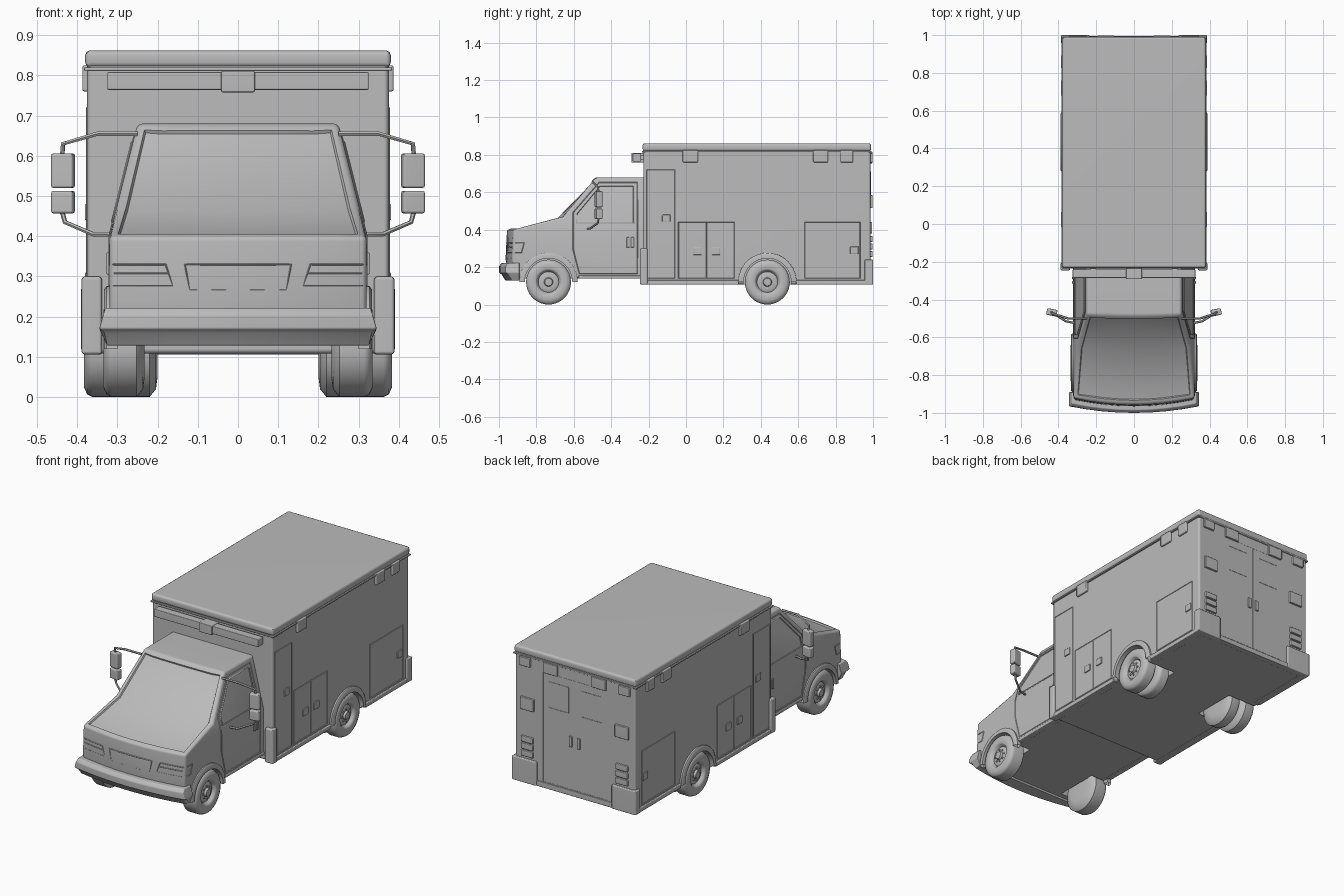
import bpy, bmesh, math
from mathutils import Matrix, Vector

if "Cube" in bpy.data.objects:
    bpy.data.objects.remove(bpy.data.objects["Cube"])

grey = bpy.data.materials.new("plain grey")
grey.use_nodes = True
grey.diffuse_color = (0.5, 0.5, 0.5, 1)
grey.node_tree.nodes["Principled BSDF"].inputs["Base Color"].default_value = (0.5, 0.5, 0.5, 1)
parts = []


def finish(name, bm, mirror=False):
    bmesh.ops.recalc_face_normals(bm, faces=bm.faces[:])
    mesh = bpy.data.meshes.new(name)
    bm.to_mesh(mesh)
    bm.free()
    return register(name, mesh, mirror)


def register(name, mesh, mirror):
    ob = bpy.data.objects.new(name, mesh)
    bpy.context.collection.objects.link(ob)
    mesh.materials.clear()
    mesh.materials.append(grey)
    if mirror:
        ob.modifiers.new("Mirror", 'MIRROR').use_mirror_merge = False
    parts.append(ob)
    return ob


def box(name, x, y, z, bevel=0.004, mirror=False, turn=0):
    """Bevelled block given as (min, max) pairs."""
    bm = bmesh.new()
    centre = Vector([(a + b) / 2 for a, b in (x, y, z)])
    size = [b - a for a, b in (x, y, z)]
    bmesh.ops.create_cube(bm, size=1, matrix=Matrix.Translation(centre)
                          @ Matrix.Rotation(turn, 4, 'Z') @ Matrix.Diagonal((*size, 1)))
    if bevel:
        bmesh.ops.bevel(bm, geom=bm.edges[:], offset=bevel, segments=2, profile=0.5, affect='EDGES')
    return finish(name, bm, mirror)


def bowed(name, prof, bevel, belt=None, cols=8):
    """Side profile of (y, z, half width, bow), swept across with a curved front."""
    bm = bmesh.new()
    rows = []
    for i in range(cols + 1):
        t = 2 * i / cols - 1
        rows.append([bm.verts.new((t * w, y + bow * t * t, z)) for y, z, w, bow in prof])
    n = len(prof)
    for a, b in zip(rows, rows[1:]):
        for j in range(n):
            bm.faces.new((a[j], a[(j + 1) % n], b[(j + 1) % n], b[j]))
    for r in (rows[0], rows[-1]):
        bm.faces.new(r)
        if belt:
            bmesh.ops.connect_verts(bm, verts=[r[belt[0]], r[belt[1]]])
    bmesh.ops.recalc_face_normals(bm, faces=bm.faces[:])
    sharp = [e for e in bm.edges if e.calc_face_angle_signed(0) > 0.5]
    bmesh.ops.bevel(bm, geom=sharp, offset=bevel, segments=2, profile=0.5, affect='EDGES')
    return bm


def revolve(name, prof, y, z, angle, steps, mirror=True, close=False):
    """Turn an (x, radius) profile about a wheel axle."""
    bm = bmesh.new()
    vs = [bm.verts.new((x, y + r, z)) for x, r in prof]
    ends = vs + vs[:1] if close else vs
    es = [bm.edges.new(p) for p in zip(ends, ends[1:])]
    bmesh.ops.spin(bm, geom=vs + es, cent=(0, y, z), axis=(1, 0, 0), angle=angle, steps=steps)
    bmesh.ops.remove_doubles(bm, verts=bm.verts[:], dist=0.0002)
    return finish(name, bm, mirror)


def lines(name, paths, radius=0.0025, cyclic=True, mirror=False, res=0):
    """Thin tubes along paths, for seams, frames and arms."""
    cu = bpy.data.curves.new(name, 'CURVE')
    cu.dimensions = '3D'
    cu.bevel_depth, cu.bevel_resolution, cu.use_fill_caps = radius, res, True
    for path in paths:
        sp = cu.splines.new('POLY')
        sp.points.add(len(path) - 1)
        for p, co in zip(sp.points, path):
            p.co = (*co, 1)
        sp.use_cyclic_u = cyclic
    tmp = bpy.data.objects.new(name + "_path", cu)
    bpy.context.collection.objects.link(tmp)
    mesh = bpy.data.meshes.new_from_object(tmp.evaluated_get(bpy.context.evaluated_depsgraph_get()))
    bpy.data.objects.remove(tmp)
    return register(name, mesh, mirror)


def rect(a0, a1, b0, b1):
    return [(a0, b0), (a1, b0), (a1, b1), (a0, b1)]


def on_box(pts):
    return [(0.375, y, z) for y, z in pts]


def on_cab(pts):
    return [(0.32 - max(0, z - 0.40) * 0.25, y, z) for y, z in pts]


def on_front(pts):
    return [(x, -0.961 + 0.035 * (x / 0.32) ** 2, z) for x, z in pts]


def on_back(pts):
    return [(x, 0.985, z) for x, z in pts]


# Cab shell with recessed windscreen
cab_bm = bowed("cab", [(-0.94, 0.14, 0.32, 0.035), (-0.22, 0.14, 0.32, 0), (-0.22, 0.40, 0.32, 0),
                       (-0.22, 0.68, 0.25, 0), (-0.485, 0.68, 0.25, 0.006), (-0.69, 0.47, 0.3025, 0.035),
                       (-0.957, 0.40, 0.32, 0.035), (-0.965, 0.24, 0.32, 0.035)], 0.012, belt=(2, 6))
glass = [f for f in cab_bm.faces if f.calc_area() > 0.01 and f.normal.dot(Vector((0, -0.7, 0.7))) > 0.85]
bmesh.ops.inset_region(cab_bm, faces=glass, thickness=0.012, depth=0)
bmesh.ops.inset_region(cab_bm, faces=glass, thickness=0.004, depth=-0.008)
cab = finish("cab", cab_bm)

# Rear body, roof cap and sill
body = box("box_body", (-0.375, 0.375), (-0.228, 0.987), (0.108, 0.84), 0.012)
box("roof_cap", (-0.38, 0.38), (-0.232, 0.99), (0.82, 0.862), 0.012)
box("drip_rail", (-0.383, 0.383), (-0.235, 0.992), (0.812, 0.82), 0.002)

# Wheel wells
for target, y, x0 in ((cab, -0.735, 0.215), (body, 0.435, 0.19)):
    cutter = revolve("well_cutter", [(x0, 0), (x0, 0.128), (0.5, 0.128), (0.5, 0)], y, 0.12, math.tau, 40)
    cutter.hide_render = True
    mod = target.modifiers.new("Well", 'BOOLEAN')
    mod.object, mod.operation, mod.solver = cutter, 'DIFFERENCE', 'EXACT'
    bpy.context.view_layer.objects.active = target
    bpy.ops.object.modifier_apply(modifier="Well")
    parts.remove(cutter)
    bpy.data.objects.remove(cutter)


# Wheels: tyre, dished rim and hub in one profile
def wheel(name, x0, x1, y):
    prof = [(x0, 0), (x0, 0.07), (x0 + 0.004, 0.1), (x0 + 0.02, 0.12), (x1 - 0.022, 0.12),
            (x1 - 0.008, 0.113), (x1, 0.095), (x1 - 0.002, 0.07), (x1 - 0.008, 0.065), (x1 - 0.012, 0.06),
            (x1 - 0.022, 0.055), (x1 - 0.016, 0.045), (x1 - 0.016, 0.024), (x1 - 0.004, 0.02), (x1 - 0.003, 0)]
    revolve(name, prof, y, 0.12, math.tau, 40)
    for i in range(8):
        a = math.tau * i / 8
        cy, cz = y + 0.034 * math.cos(a), 0.12 + 0.034 * math.sin(a)
        revolve(name + "_lug", [(x1 - 0.018, 0.005), (x1 - 0.011, 0.005), (x1 - 0.011, 0)], cy, cz, math.tau, 6)


wheel("front_wheel", 0.232, 0.335, -0.735)
wheel("rear_outer_wheel", 0.295, 0.383, 0.435)
wheel("rear_inner_wheel", 0.2, 0.285, 0.435)

# Wheel arch flares
for name, y, x0, x1 in (("front_arch", -0.735, 0.30, 0.333), ("rear_arch", 0.435, 0.36, 0.39)):
    revolve(name, [(x0, 0.127), (x1, 0.127), (x1, 0.148), (x1 - 0.006, 0.156), (x0, 0.156)],
            y, 0.12, math.pi, 24, close=True)

# Sills between the wheels, corner guards and rear corner bumpers
box("rear_sill", (0.34, 0.384), (0.588, 0.98), (0.106, 0.13), 0.004, True)
box("front_sill", (0.34, 0.384), (-0.23, 0.282), (0.106, 0.13), 0.004, True)
box("corner_guard", (0.338, 0.389), (-0.246, -0.205), (0.106, 0.30), 0.008, True)
box("rear_bumper_corner", (0.235, 0.386), (0.955, 1.0), (0.106, 0.24), 0.005, True)
box("rear_step", (-0.24, 0.24), (0.96, 0.994), (0.106, 0.135), 0.004)
box("cab_sill", (0.29, 0.324), (-0.575, -0.225), (0.138, 0.155), 0.004, True)

# Front bumper
finish("front_bumper", bowed("bumper", [(-0.965, 0.128, 0.325, 0.035), (-0.89, 0.128, 0.325, 0),
                                        (-0.89, 0.17, 0.345, 0), (-0.89, 0.222, 0.33, 0),
                                        (-0.985, 0.222, 0.33, 0.035), (-1.0, 0.205, 0.335, 0.035),
                                        (-1.0, 0.17, 0.345, 0.035), (-0.985, 0.16, 0.335, 0.035)], 0.004, belt=(2, 6)))

# Grille and headlights
lines("grille_frame", [on_front([(x, 0.33) for x in (-0.132, -0.06, 0, 0.06, 0.132)]
                                + [(x, 0.267) for x in (0.12, 0.06, 0, -0.06, -0.12)])])
lines("headlight_frame", [on_front([(0.162, 0.277), (0.18, 0.33), (0.25, 0.33), (0.308, 0.33)])
                          + on_cab([(-0.91, 0.33), (-0.865, 0.33), (-0.88, 0.277), (-0.91, 0.277)])
                          + on_front([(0.308, 0.277), (0.24, 0.277)])], mirror=True)
lines("headlight_bar", [on_front([(0.172, 0.308), (0.25, 0.308), (0.308, 0.308)])], cyclic=False, mirror=True)

# Cab doors, windows and handles
lines("cab_door_seam", [on_cab([(-0.26, 0.165), (-0.57, 0.165), (-0.605, 0.30), (-0.605, 0.40), (-0.605, 0.49),
                                (-0.465, 0.652), (-0.26, 0.652), (-0.26, 0.40)])], mirror=True)
lines("side_window_frame", [on_cab([(-0.28, 0.435), (-0.585, 0.435), (-0.585, 0.485),
                                    (-0.46, 0.635), (-0.28, 0.635)])], 0.005, mirror=True)
for y in (-0.318, -0.294):
    box("cab_door_handle", (0.315, 0.327), (y, y + 0.016), (0.305, 0.36), 0.003, True)

# Side mirrors on bent arms
lines("mirror_arm", [[(0.25, -0.50, 0.655), (0.35, -0.50, 0.655), (0.435, -0.472, 0.63), (0.437, -0.467, 0.60)],
                     [(0.312, -0.525, 0.405), (0.36, -0.515, 0.405), (0.43, -0.472, 0.435), (0.437, -0.467, 0.46)]],
      0.006, False, True, 1)
box("upper_mirror", (0.407, 0.463), (-0.485, -0.45), (0.52, 0.606), 0.006, True, 0.2)
box("lower_mirror", (0.407, 0.463), (-0.485, -0.45), (0.457, 0.513), 0.006, True, 0.2)

# Roof light bar on the front of the box
box("light_bar", (-0.325, 0.325), (-0.285, -0.24), (0.764, 0.808), 0.004)
box("light_bar_centre", (-0.042, 0.042), (-0.292, -0.225), (0.758, 0.811), 0.004)
box("light_bar_mount", (0.2, 0.23), (-0.25, -0.22), (0.775, 0.8), 0.002, True)

# Box side doors, handles and marker lights
lines("side_door_seams", [on_box(rect(-0.21, -0.06, 0.14, 0.72)), on_box(rect(-0.04, 0.11, 0.14, 0.44)),
                          on_box(rect(0.11, 0.258, 0.14, 0.44)),
                          on_box([(0.635, 0.14), (0.93, 0.14), (0.93, 0.44), (0.635, 0.44), (0.635, 0.24)])],
      mirror=True)
for y, z in ((-0.105, 0.46), (0.062, 0.285), (0.16, 0.285), (0.9, 0.29)):
    box("side_handle", (0.37, 0.381), (y - 0.022, y + 0.022), (z - 0.02, z + 0.02), 0.003, True)
for y0, y1 in ((-0.018, 0.065), (0.68, 0.76), (0.825, 0.893)):
    box("side_light", (0.37, 0.387), (y0, y1), (0.76, 0.825), 0.005, True)

# Rear doors, windows and lights
lines("rear_door_seams", [on_back(rect(0, 0.198, 0.14, 0.755))], mirror=True)
lines("rear_window_frame", [on_back(rect(0.04, 0.165, 0.565, 0.71))], 0.003, mirror=True)
box("rear_handle", (0.015, 0.035), (0.98, 0.995), (0.38, 0.44), 0.003, True)
for name, x, z, w, h in (("rear_corner_light", 0.31, 0.785, 0.07, 0.05), ("rear_top_light", 0.15, 0.785, 0.09, 0.06),
                         ("rear_side_light", 0.295, 0.55, 0.085, 0.07), ("tail_light", 0.295, 0.27, 0.075, 0.032),
                         ("tail_light", 0.295, 0.31, 0.075, 0.032), ("tail_light", 0.295, 0.35, 0.075, 0.032)):
    box(name, (x - w / 2, x + w / 2), (0.975, 0.998), (z - h / 2, z + h / 2), 0.004, True)

# Smooth shading with crisp edges
bpy.ops.object.select_all(action='DESELECT')
for ob in parts:
    ob.select_set(True)
bpy.context.view_layer.objects.active = cab
bpy.ops.object.shade_smooth_by_angle(angle=math.radians(46))
for ob in parts:
    ob.modifiers.new("Weighted Normal", 'WEIGHTED_NORMAL').keep_sharp = True
